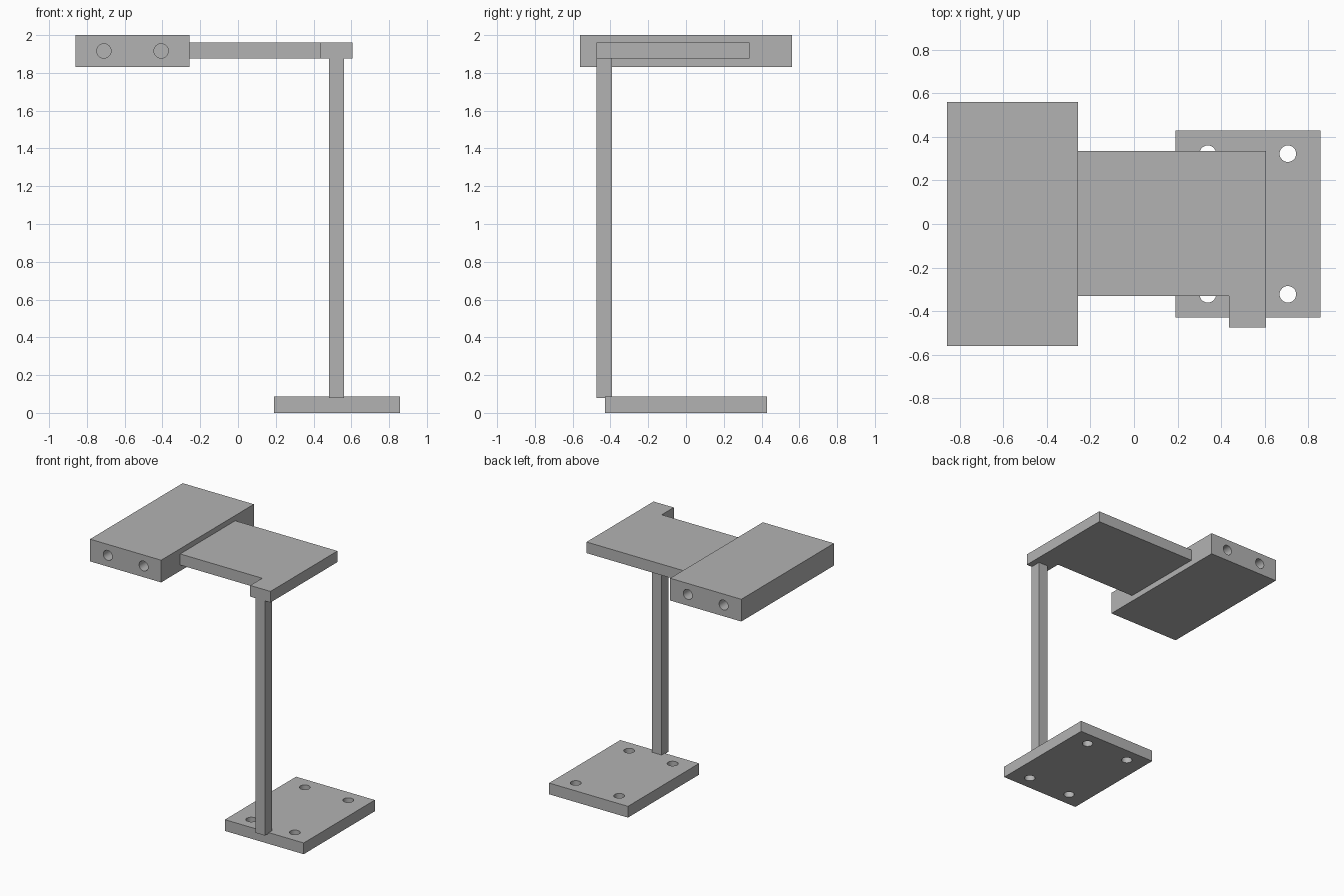
import bpy, bmesh
from math import radians
from mathutils import Matrix, Vector

cube = bpy.data.objects.get("Cube")
if cube:
    bpy.data.objects.remove(cube, do_unlink=True)

GREY = (0.45, 0.45, 0.45, 1)
grey = bpy.data.materials.new("plain_grey")
grey.use_nodes = True
grey.diffuse_color = GREY
grey.node_tree.nodes["Principled BSDF"].inputs["Base Color"].default_value = GREY


def add_object(name, bm):
    mesh = bpy.data.meshes.new(name)
    bmesh.ops.recalc_face_normals(bm, faces=bm.faces)
    bm.to_mesh(mesh)
    bm.free()
    mesh.materials.append(grey)
    obj = bpy.data.objects.new(name, mesh)
    bpy.context.collection.objects.link(obj)
    return obj


def slab(name, outline, z0, z1):
    """Extrude an outline in the ground plane from z0 to z1."""
    bm = bmesh.new()
    face = bm.faces.new([bm.verts.new((x, y, z0)) for x, y in outline])
    new = bmesh.ops.extrude_face_region(bm, geom=[face])["geom"]
    tops = [v for v in new if isinstance(v, bmesh.types.BMVert)]
    bmesh.ops.translate(bm, verts=tops, vec=(0, 0, z1 - z0))
    return add_object(name, bm)


def block(name, x0, x1, y0, y1, z0, z1):
    return slab(name, [(x0, y0), (x1, y0), (x1, y1), (x0, y1)], z0, z1)


def drill(obj, centres, length, axis, radius=0.038):
    """Cut round holes of the given length, centred on each point."""
    bm = bmesh.new()
    turn = Vector((0, 0, 1)).rotation_difference(Vector(axis)).to_matrix().to_4x4()
    for c in centres:
        bmesh.ops.create_cone(bm, cap_ends=True, segments=32, radius1=radius,
                              radius2=radius, depth=length,
                              matrix=Matrix.Translation(c) @ turn)
    cutter = add_object("hole_cutter", bm)
    cutter.hide_render = True
    mod = obj.modifiers.new("holes", "BOOLEAN")
    mod.operation = "DIFFERENCE"
    mod.solver = "EXACT"
    mod.object = cutter
    bpy.ops.object.select_all(action="DESELECT")
    obj.select_set(True)
    bpy.context.view_layer.objects.active = obj
    bpy.ops.object.modifier_apply(modifier=mod.name)
    bpy.data.objects.remove(cutter, do_unlink=True)
    bpy.ops.object.shade_smooth_by_angle(angle=radians(30))


# Base plate with four through holes
base = block("base_plate", 0.19, 0.857, -0.43, 0.43, 0, 0.086)
drill(base, [(0.523 + sx * 0.184, sy * 0.323, 0.04) for sx in (-1, 1) for sy in (-1, 1)],
      0.3, (0, 0, 1))

# Square post overhanging the front edge of the base
block("post", 0.481, 0.561, -0.475, -0.393, 0.08, 1.88)

# Arm plate with a front tab that sits on the post
slab("arm_plate", [(-0.258, -0.33), (0.436, -0.33), (0.436, -0.475),
                   (0.607, -0.475), (0.607, 0.335), (-0.258, 0.335)], 1.875, 1.96)

# Head block with two blind holes in each end
head = block("head_block", -0.86, -0.258, -0.56, 0.56, 1.83, 2)
drill(head, [(x, side * 0.56, 1.916) for x in (-0.71, -0.407) for side in (-1, 1)],
      0.4, (0, 1, 0))
